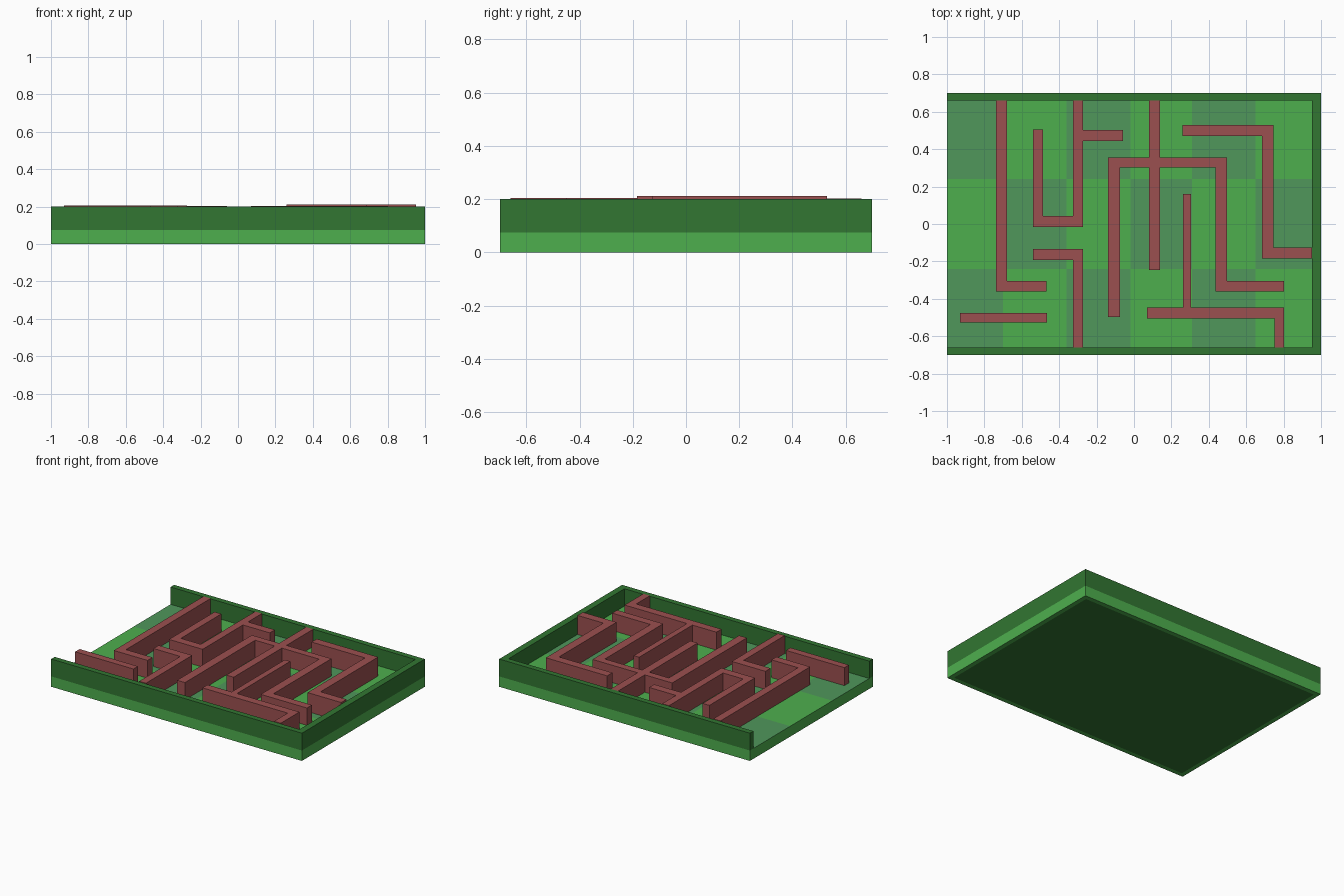
import bpy, bmesh

if "Cube" in bpy.data.objects:
    bpy.data.objects.remove(bpy.data.objects["Cube"])


def material(name, rgb):
    m = bpy.data.materials.new(name)
    m.diffuse_color = (*rgb, 1)
    m.use_nodes = True
    m.node_tree.nodes["Principled BSDF"].inputs["Base Color"].default_value = m.diffuse_color
    return m


LIGHT = material("light_green", (0.076, 0.43, 0.076))
MUTED = material("muted_green", (0.08, 0.31, 0.105))
DARK = material("dark_green", (0.032, 0.18, 0.032))
MAROON = material("maroon", (0.33, 0.08, 0.08))

FLOOR = 0.075


def finish(bm, name, mats):
    me = bpy.data.meshes.new(name)
    bm.to_mesh(me)
    bm.free()
    for m in mats:
        me.materials.append(m)
    ob = bpy.data.objects.new(name, me)
    bpy.context.collection.objects.link(ob)
    return ob


def grid_cells(bm, xs, ys, z, keep):
    """Faces of an irregular grid, only where keep(x, y) holds at the cell centre."""
    verts, faces = {}, []

    def vert(x, y):
        if (x, y) not in verts:
            verts[x, y] = bm.verts.new((x, y, z))
        return verts[x, y]

    for x0, x1 in zip(xs, xs[1:]):
        for y0, y1 in zip(ys, ys[1:]):
            if keep((x0 + x1) / 2, (y0 + y1) / 2):
                faces.append(bm.faces.new([vert(x0, y0), vert(x1, y0), vert(x1, y1), vert(x0, y1)]))
    return faces


def wall(name, rects, top, mat):
    """Union of plan rectangles (x0, y0, x1, y1) raised from the floor to top."""
    xs = sorted({x for r in rects for x in (r[0], r[2])})
    ys = sorted({y for r in rects for y in (r[1], r[3])})
    bm = bmesh.new()
    faces = grid_cells(bm, xs, ys, FLOOR, lambda x, y: any(
        r[0] < x < r[2] and r[1] < y < r[3] for r in rects))
    ext = bmesh.ops.extrude_face_region(bm, geom=faces, use_keep_orig=True)
    moved = [g for g in ext["geom"] if isinstance(g, bmesh.types.BMVert)]
    bmesh.ops.translate(bm, verts=moved, vec=(0, 0, top - FLOOR))
    bmesh.ops.dissolve_limit(bm, angle_limit=0.01, verts=bm.verts, edges=bm.edges)
    bmesh.ops.recalc_face_normals(bm, faces=bm.faces)
    return finish(bm, name, [mat])


# base slab: light sides, dark panel underneath, top closed by the floor tiles
bm = bmesh.new()
bmesh.ops.create_cube(bm, size=1)
for v in bm.verts:
    v.co = (v.co.x * 2, v.co.y * 1.4, (v.co.z + 0.5) * FLOOR)
bm.normal_update()
bottom = next(f for f in bm.faces if f.normal.z < -0.5)
upper = next(f for f in bm.faces if f.normal.z > 0.5)
bmesh.ops.inset_region(bm, faces=[bottom], thickness=0.045)
bottom.material_index = 1
bmesh.ops.delete(bm, geom=[upper], context='FACES_ONLY')
finish(bm, "base", [LIGHT, DARK])

# checkered floor
bm = bmesh.new()
tx = [-1, -0.70, -0.36, -0.02, 0.31, 0.65, 1]
ty = [-0.7, -0.24, 0.24, 0.7]
for k, f in enumerate(grid_cells(bm, tx, ty, FLOOR, lambda x, y: True)):
    f.material_index = (k // 3 + k % 3 + 1) % 2
finish(bm, "floor_tiles", [LIGHT, MUTED])

# outer border, open on the left side
wall("border", [(-1, 0.66, 1, 0.7), (-1, -0.7, 1, -0.66), (0.953, -0.7, 1, 0.7)], 0.2, DARK)

# maze walls
wall("left_wall", [(-0.737, -0.362, -0.68, 0.66), (-0.737, -0.362, -0.468, -0.305)], 0.203, MAROON)
wall("hook_wall", [(-0.54, -0.015, -0.486, 0.505), (-0.54, -0.015, -0.272, 0.043),
                   (-0.326, -0.015, -0.272, 0.66), (-0.326, 0.445, -0.058, 0.503)], 0.203, MAROON)
wall("front_corner_wall", [(-0.54, -0.192, -0.272, -0.133),
                           (-0.326, -0.66, -0.272, -0.133)], 0.205, MAROON)
wall("front_bar", [(-0.93, -0.527, -0.465, -0.476)], 0.205, MAROON)
wall("cross_wall", [(-0.138, 0.303, 0.497, 0.355), (-0.138, -0.497, -0.075, 0.355),
                    (0.435, -0.362, 0.497, 0.355), (0.435, -0.362, 0.803, -0.305),
                    (0.08, -0.247, 0.138, 0.66)], 0.2, MAROON)
wall("front_branch_wall", [(0.07, -0.505, 0.803, -0.447), (0.262, -0.505, 0.305, 0.16),
                           (0.75, -0.66, 0.803, -0.447)], 0.204, MAROON)
wall("right_wall", [(0.258, 0.47, 0.747, 0.53), (0.684, -0.185, 0.747, 0.53),
                    (0.684, -0.185, 0.953, -0.125)], 0.212, MAROON)
